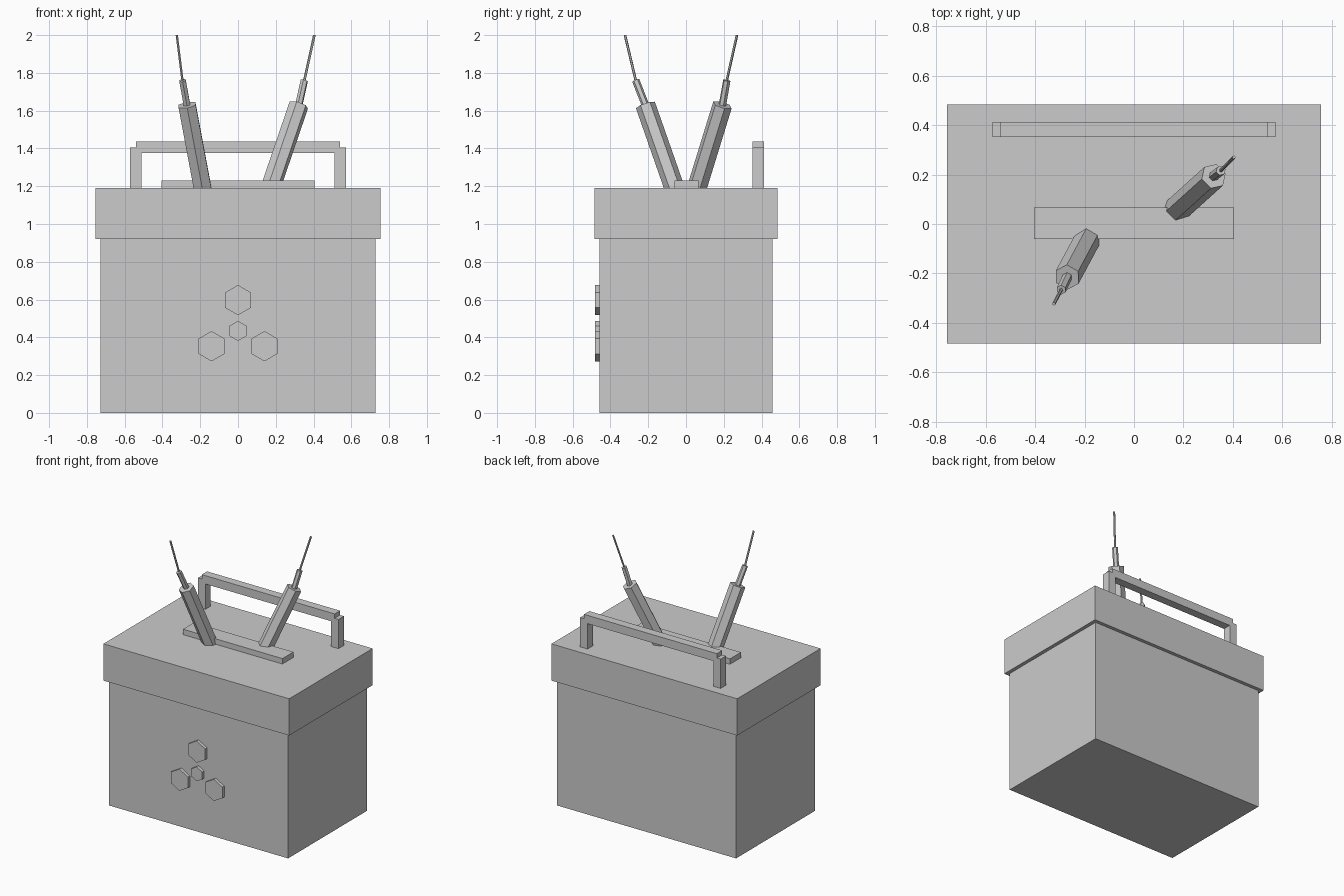
import bpy
import math
from mathutils import Vector, Matrix

default = bpy.data.objects.get("Cube")
if default:
    bpy.data.objects.remove(default, do_unlink=True)

grey = bpy.data.materials.new("plain_grey")
grey.use_nodes = True
colour = (0.6, 0.6, 0.6, 1)
grey.diffuse_color = colour
grey.node_tree.nodes["Principled BSDF"].inputs["Base Color"].default_value = colour


def finish(name):
    obj = bpy.context.object
    obj.name = name
    obj.data.materials.append(grey)
    return obj


def box(name, low, high):
    low, high = Vector(low), Vector(high)
    bpy.ops.mesh.primitive_cube_add(size=1, location=(low + high) / 2)
    obj = finish(name)
    obj.data.transform(Matrix.Diagonal((*(high - low), 1)))
    return obj


def hex_rod(name, start, end, radius, turn):
    """Six-sided rod between two points, rolled by turn degrees."""
    start, end = Vector(start), Vector(end)
    axis = end - start
    bpy.ops.mesh.primitive_cylinder_add(
        vertices=6, radius=radius, depth=axis.length, location=(start + end) / 2)
    obj = finish(name)
    lean = Vector((0, 0, 1)).rotation_difference(axis).to_matrix().to_4x4()
    # the primitive's first corner points along +y
    obj.data.transform(lean @ Matrix.Rotation(math.radians(turn), 4, "Z"))
    return obj


# Case and overhanging lid
box("case_body", (-0.728, -0.458, 0), (0.728, 0.458, 0.925))
box("lid", (-0.755, -0.484, 0.92), (0.755, 0.484, 1.19))
box("top_plate", (-0.404, -0.061, 1.18), (0.404, 0.066, 1.23))

# Carrying handle at the back
box("handle_bar", (-0.54, 0.351, 1.376), (0.54, 0.413, 1.437))
for side, sign in (("left", 1), ("right", -1)):
    xs = sorted((sign * 0.511, sign * 0.571))
    box("handle_post_" + side, (xs[0], 0.351, 1.18), (xs[1], 0.413, 1.405))

# Stepped antennas: thick sleeve, narrow sleeve, thin whip
antennas = {
    "left": (-15, [(0.158, 0.045, 1.15), (0.322, 0.193, 1.63),
                   (0.351, 0.216, 1.76), (0.404, 0.27, 2)]),
    "right": (0, [(-0.18, -0.047, 1.15), (-0.27, -0.215, 1.63),
                  (-0.294, -0.266, 1.76), (-0.324, -0.323, 2)]),
}
for side, (turn, points) in antennas.items():
    for part, radius, a, b in zip(("sleeve", "neck", "whip"),
                                  (0.053, 0.02, 0.007), points, points[1:]):
        hex_rod(f"antenna_{part}_{side}", a, b, radius, turn)

# Raised hexagon studs on the front
studs = (("top", 0, 0.597, 0.08), ("left", 0.14, 0.353, 0.08),
         ("right", -0.14, 0.353, 0.08), ("centre", 0, 0.434, 0.053))
for label, x, z, radius in studs:
    hex_rod("stud_" + label, (x, -0.44, z), (x, -0.481, z), radius, 0)
